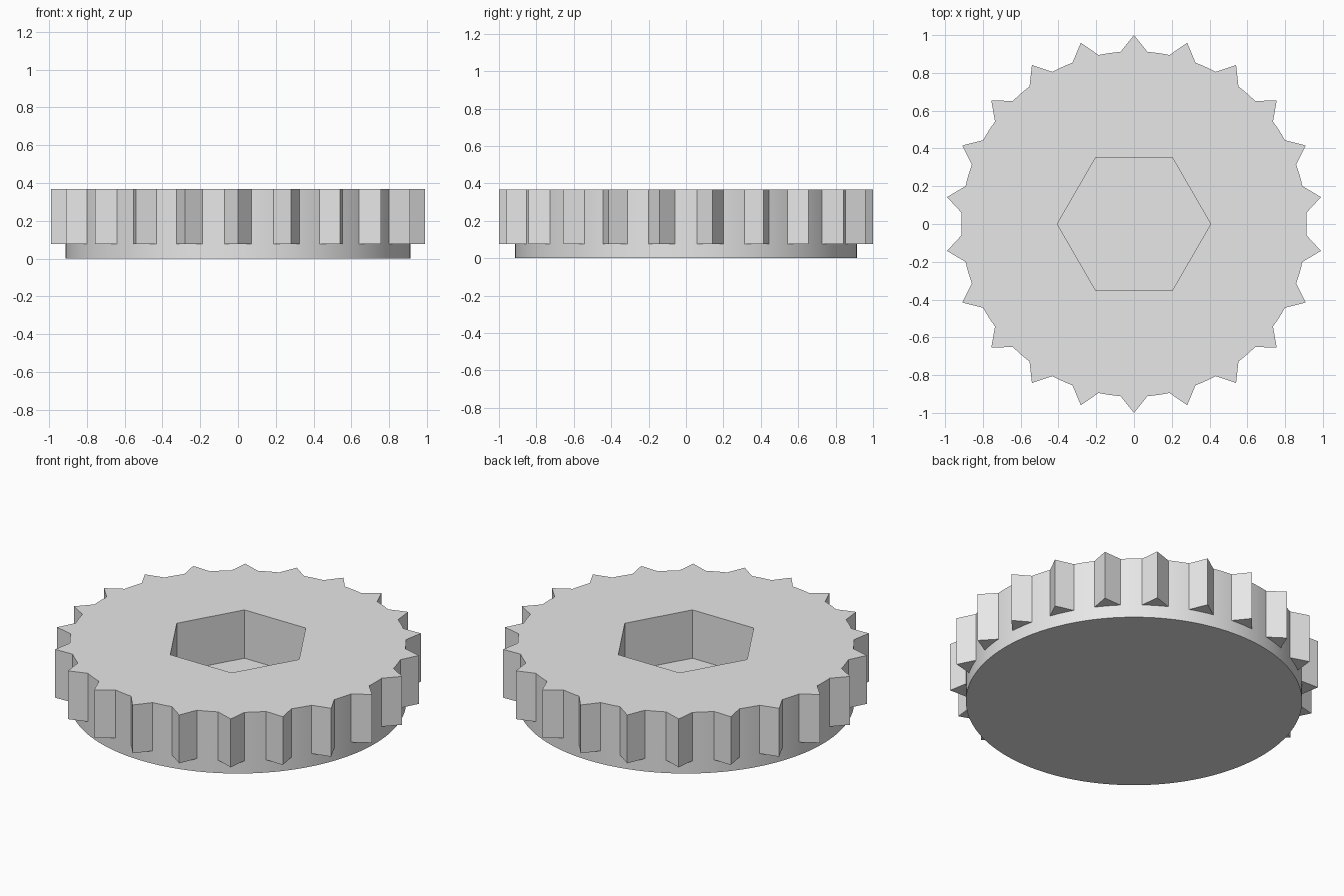
import bpy, bmesh
from math import sin, cos, pi, radians

if "Cube" in bpy.data.objects:
    bpy.data.objects.remove(bpy.data.objects["Cube"], do_unlink=True)

TEETH = 22
BODY_R, TIP_R, HEX_R = 0.914, 1.0, 0.406
STEP_Z, TOP_Z = 0.077, 0.367
PITCH = 2 * pi / TEETH
HALF = radians(4.5)      # half the angle a tooth covers on the body
SEG = 4                  # arc pieces under a tooth, and in a gap

grey = bpy.data.materials.new("light_grey")
grey.use_nodes = True
colour = (0.8, 0.8, 0.8, 1)
grey.diffuse_color = colour
grey.node_tree.nodes["Principled BSDF"].inputs["Base Color"].default_value = colour

bm = bmesh.new()


def point(r, a, z):
    return bm.verts.new((r * cos(a), r * sin(a), z))


def ring(r, angles, z):
    return [point(r, a, z) for a in angles]


def wall(low, high):
    n = len(low)
    for i in range(n):
        j = (i + 1) % n
        bm.faces.new((low[i], low[j], high[j], high[i]))


# Angles round the body: arc under each tooth, then the gap after it
angles = []
for t in range(TEETH):
    start = pi / 2 + t * PITCH - HALF
    angles += [start + 2 * HALF * i / SEG for i in range(SEG)]
    angles += [start + 2 * HALF + (PITCH - 2 * HALF) * i / SEG for i in range(SEG)]

# Plain disc below the teeth
bottom = ring(BODY_R, angles, 0)
step = ring(BODY_R, angles, STEP_Z)
bm.faces.new(bottom)
wall(bottom, step)

# Pointed teeth and the curved gaps between them
outline = []
count = len(angles)
for t in range(TEETH):
    first = t * 2 * SEG
    arc = step[first:first + SEG + 1]
    gap = [step[(first + SEG + i) % count] for i in range(SEG + 1)]
    a = pi / 2 + t * PITCH
    tip_low, tip_high = point(TIP_R, a, STEP_Z), point(TIP_R, a, TOP_Z)
    bm.faces.new(arc + [tip_low])
    left = point(BODY_R, a - HALF, TOP_Z)
    upper = ring(BODY_R, angles[first + SEG:first + 2 * SEG], TOP_Z)
    bm.faces.new((arc[0], tip_low, tip_high, left))
    bm.faces.new((tip_low, arc[-1], upper[0], tip_high))
    outline.append((left, tip_high, upper, gap))
for t, (left, tip, upper, gap) in enumerate(outline):
    high = upper + [outline[(t + 1) % TEETH][0]]
    for i in range(SEG):
        bm.faces.new((gap[i], gap[i + 1], high[i + 1], high[i]))

# Six-sided blind pocket
hex_angles = [i * pi / 3 for i in range(6)]
floor = ring(HEX_R, hex_angles, STEP_Z)
rim = ring(HEX_R, hex_angles, TOP_Z)
bm.faces.new(floor)
wall(floor, rim)

# Flat top between the toothed outline and the pocket rim
bm.edges.ensure_lookup_table()
open_edges = [e for e in bm.edges if e.is_boundary]
bmesh.ops.triangle_fill(bm, use_beauty=True, edges=open_edges)
bmesh.ops.recalc_face_normals(bm, faces=bm.faces[:])

mesh = bpy.data.meshes.new("toothed_wheel")
bm.to_mesh(mesh)
bm.free()
mesh.materials.append(grey)
wheel = bpy.data.objects.new("toothed_wheel", mesh)
bpy.context.collection.objects.link(wheel)
bpy.ops.object.select_all(action="DESELECT")
wheel.select_set(True)
bpy.context.view_layer.objects.active = wheel
bpy.ops.object.shade_smooth_by_angle(angle=radians(30))
